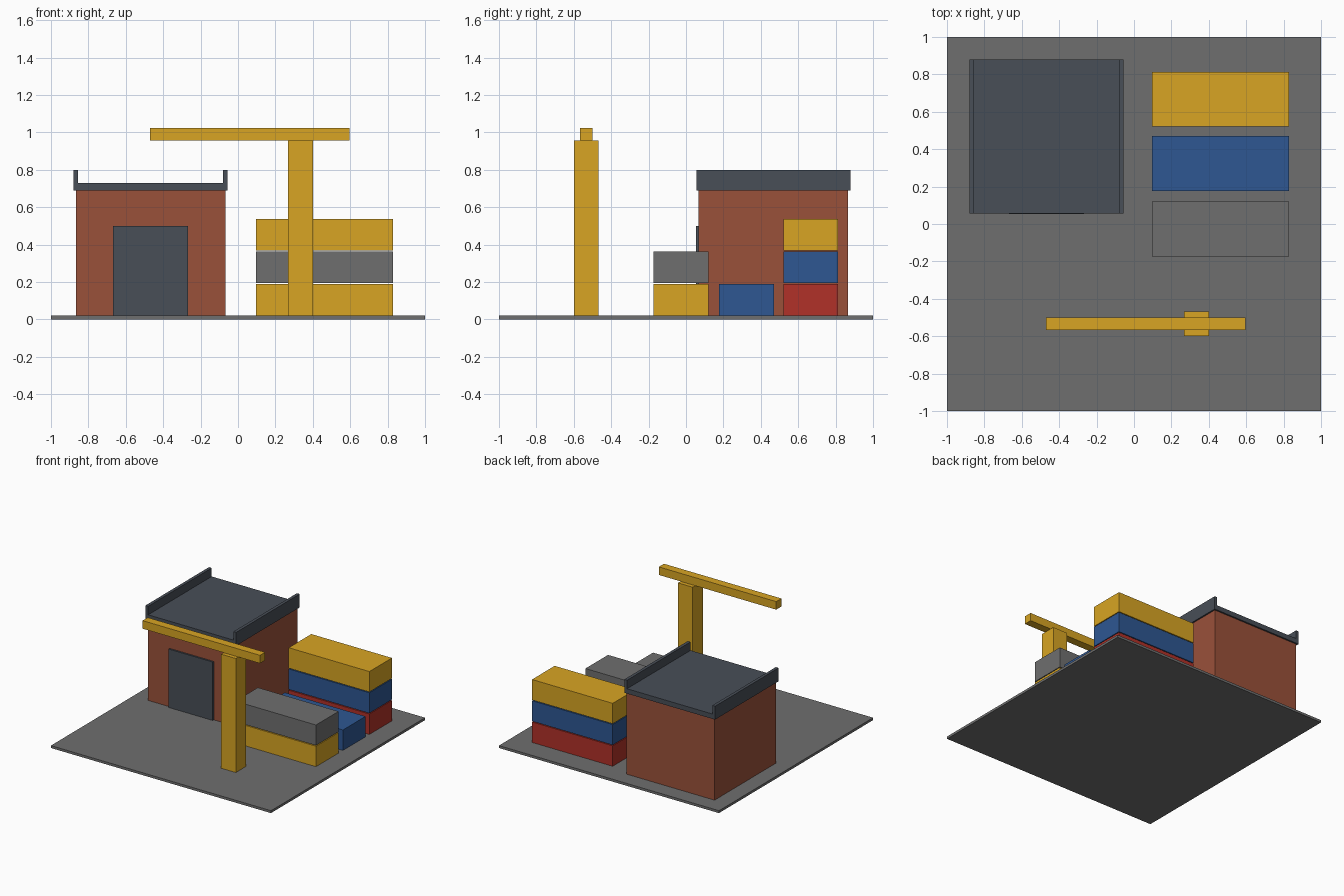
import bpy

if "Cube" in bpy.data.objects:
    bpy.data.objects.remove(bpy.data.objects["Cube"], do_unlink=True)


def linear(v):
    v /= 255
    return v / 12.92 if v <= 0.04045 else ((v + 0.055) / 1.055) ** 2.4


def material(name, *rgb):
    m = bpy.data.materials.new(name)
    m.use_nodes = True
    color = [linear(c) for c in rgb] + [1]
    m.diffuse_color = color
    m.node_tree.nodes["Principled BSDF"].inputs["Base Color"].default_value = color
    return m


grey = material("concrete_grey", 111, 111, 111)
brick = material("brick", 154, 81, 58)
slate = material("slate", 72, 78, 87)
yellow = material("yellow", 216, 165, 35)
blue = material("blue", 46, 87, 146)
red = material("red", 177, 49, 40)


def box(name, mat, x, y, z):
    """Box spanning the (low, high) ranges on each axis."""
    spans = (x, y, z)
    bpy.ops.mesh.primitive_cube_add(size=1, location=[(a + b) / 2 for a, b in spans])
    ob = bpy.context.object
    ob.name = name
    ob.scale = [b - a for a, b in spans]
    bpy.ops.object.transform_apply(location=False, rotation=False, scale=True)
    ob.data.materials.append(mat)
    return ob


GROUND = 0.02
box("ground_slab", grey, (-1, 1), (-1, 1), (0, GROUND))

# Warehouse with flat roof, side parapets and door
box("warehouse_walls", brick, (-0.867, -0.067), (0.067, 0.867), (GROUND, 0.69))
box("warehouse_roof", slate, (-0.88, -0.055), (0.055, 0.88), (0.69, 0.73))
for name, x in (("right_parapet", -0.88), ("left_parapet", -0.08)):
    box(name, slate, (x, x + 0.025), (0.055, 0.88), (0.69, 0.8))
box("warehouse_door", slate, (-0.667, -0.267), (0.053, 0.072), (GROUND, 0.5))

# Stacked containers, each row listed from the bottom up
rows = {"front": (-0.173, (yellow, grey)),
        "middle": (0.177, (blue,)),
        "back": (0.52, (red, blue, yellow))}
for row, (y, colors) in rows.items():
    for level, mat in enumerate(colors):
        z = GROUND + level * 0.1745
        box(f"{row}_container_{level + 1}", mat, (0.097, 0.83), (y, y + 0.293), (z, z + 0.168))

# Crane
box("crane_mast", yellow, (0.267, 0.4), (-0.6, -0.467), (GROUND, 0.957))
box("crane_jib", yellow, (-0.47, 0.597), (-0.567, -0.5), (0.957, 1.023))
